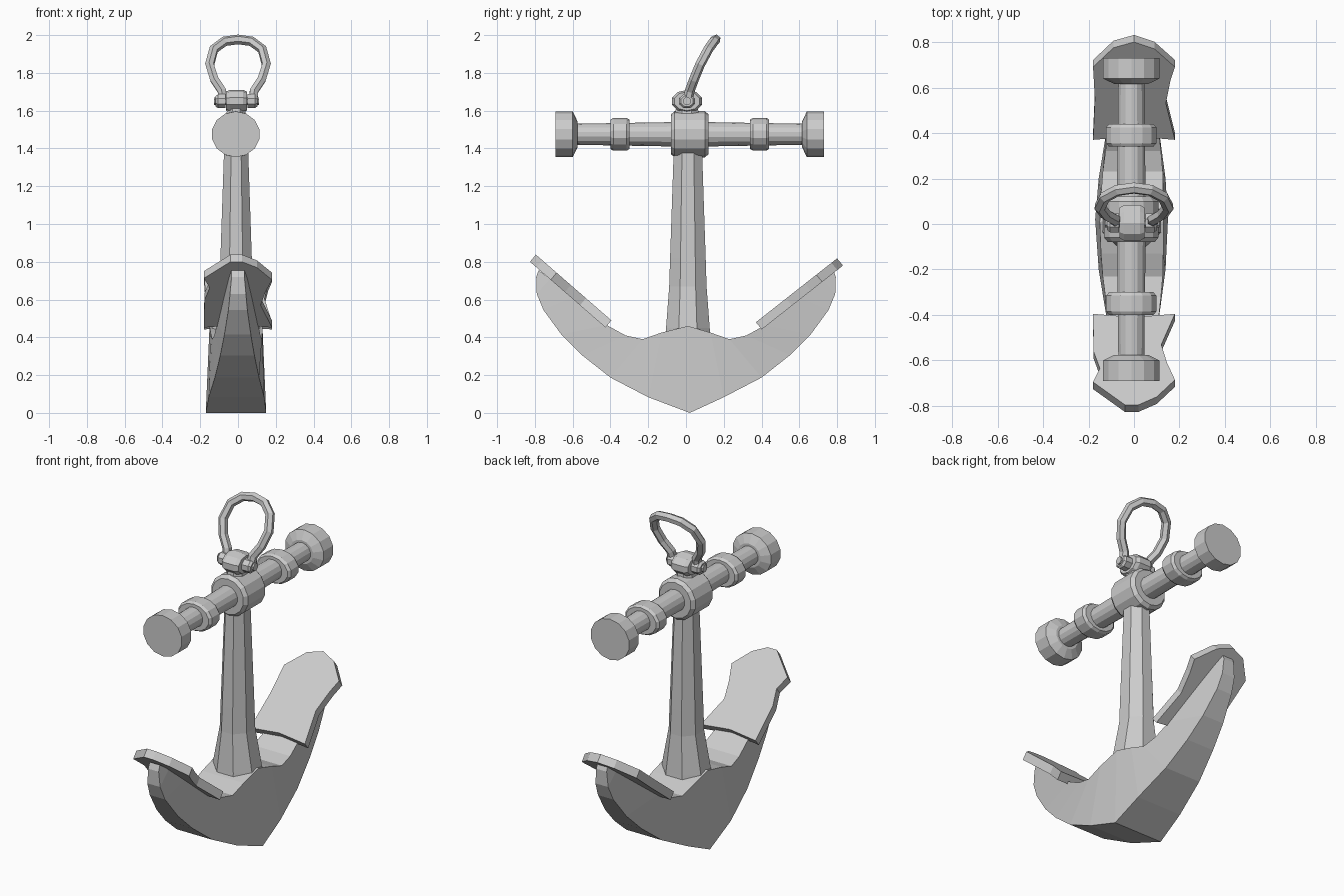
import bpy, bmesh
from math import sin, cos, tau
from mathutils import Vector

if "Cube" in bpy.data.objects:
    bpy.data.objects.remove(bpy.data.objects["Cube"])


def loft(name, rings):
    """Skin a list of equal-length point rings and cap both ends."""
    bm = bmesh.new()
    vs = [[bm.verts.new(p) for p in r] for r in rings]
    n = len(rings[0])
    for a, b in zip(vs, vs[1:]):
        for i in range(n):
            j = (i + 1) % n
            bm.faces.new((a[i], a[j], b[j], b[i]))
    bm.faces.new(vs[0])
    bm.faces.new(vs[-1])
    bmesh.ops.recalc_face_normals(bm, faces=bm.faces)
    me = bpy.data.meshes.new(name)
    bm.to_mesh(me)
    bm.free()
    ob = bpy.data.objects.new(name, me)
    bpy.context.collection.objects.link(ob)
    return ob


def turned(name, axis, centre, stations, n=14):
    """Round part along an axis; stations are (position, radius a, radius b)."""
    rings = []
    for t, ra, rb in stations:
        ring = []
        for i in range(n):
            a = tau * (i + 0.5) / n
            u, v = ra * cos(a), rb * sin(a)
            p = {'X': (t, u, v), 'Y': (u, t, v), 'Z': (u, v, t)}[axis]
            ring.append(Vector(p) + Vector(centre))
        rings.append(ring)
    return loft(name, rings)


# shank with flared foot
turned("shank", 'Z', (-0.01, 0.01, 0), [
    (0.28, 0.155, 0.14), (0.45, 0.138, 0.125), (0.67, 0.095, 0.107),
    (0.82, 0.09, 0.102), (1.42, 0.068, 0.08)], 8)

# stock bar, hub, collars and end knobs
SC = (-0.012, 0.02, 1.475)
turned("stock_bar", 'Y', SC, [(-0.64, 0.058, 0.055), (0, 0.066, 0.066), (0.64, 0.058, 0.055)])
turned("stock_hub", 'Y', SC, [(-0.1, 0.105, 0.105), (-0.08, 0.122, 0.122),
                              (0.08, 0.122, 0.122), (0.1, 0.105, 0.105)])
for s, side in ((-1, "front"), (1, "back")):
    turned("stock_collar_" + side, 'Y', SC, [
        (s * 0.32, 0.1, 0.078), (s * 0.335, 0.113, 0.087),
        (s * 0.405, 0.113, 0.087), (s * 0.42, 0.1, 0.078)])
    turned("stock_knob_" + side, 'Y', SC, [
        (s * 0.595, 0.075, 0.07), (s * 0.62, 0.128, 0.121), (s * 0.71, 0.128, 0.121)])

# lug, pin and shackle eyes
PC = (-0.008, 0.005, 1.65)
turned("shackle_lug", 'X', PC, [(-0.055, 0.07, 0.05), (-0.035, 0.083, 0.06),
                                (0.035, 0.083, 0.06), (0.055, 0.07, 0.05)], 10)
turned("lug_neck", 'Z', (-0.01, 0.005, 0), [(1.56, 0.06, 0.07), (1.64, 0.045, 0.06)], 8)
turned("shackle_pin", 'X', PC, [(-0.12, 0.022, 0.022), (0.12, 0.022, 0.022)], 8)
for s, side in ((-1, "left"), (1, "right")):
    turned("shackle_eye_" + side, 'X', PC, [
        (s * 0.058, 0.045, 0.04), (s * 0.098, 0.045, 0.04), (s * 0.11, 0.034, 0.03)], 8)

# leaning bow of the shackle
half = [(0.08, 0.01, 1.66), (0.085, 0.02, 1.705), (0.125, 0.042, 1.765),
        (0.15, 0.075, 1.845), (0.128, 0.118, 1.925), (0.072, 0.148, 1.967)]
path = half + [(0, 0.158, 1.977)] + [(-x, y, z) for x, y, z in reversed(half)]
cu = bpy.data.curves.new("shackle_bow", 'CURVE')
cu.dimensions = '3D'
cu.bevel_depth = 0.026
cu.bevel_resolution = 1
cu.use_fill_caps = True
sp = cu.splines.new('POLY')
sp.points.add(len(path) - 1)
for p, c in zip(sp.points, path):
    p.co = (*c, 1)
bow = bpy.data.objects.new("shackle_bow", cu)
bpy.context.collection.objects.link(bow)
bpy.context.view_layer.objects.active = bow
bow.select_set(True)
bpy.ops.object.convert(target='MESH')
for f in bow.data.polygons:
    f.use_smooth = False

# curved arms: outer y, z, half width, then inner y, z, half width
arm = [(0.02, 0.0, 0.16, 0.01, 0.46, 0.14), (0.2, 0.083, 0.147, 0.13, 0.425, 0.137),
       (0.4, 0.187, 0.117, 0.23, 0.39, 0.132), (0.55, 0.305, 0.09, 0.32, 0.41, 0.122),
       (0.66, 0.415, 0.07, 0.42, 0.465, 0.11), (0.755, 0.545, 0.05, 0.6, 0.61, 0.075),
       (0.79, 0.63, 0.042, 0.72, 0.71, 0.05), (0.793, 0.72, 0.034, 0.78, 0.755, 0.034)]


def arm_ring(st, s):
    oy, oz, ow, iy, iz, iw = st
    c = -0.011 * max(0, 1 - oy / 0.8)
    return [(c - ow, s * oy, oz), (c + ow, s * oy, oz), (c + iw, s * iy, iz), (c - iw, s * iy, iz)]


rings = [arm_ring(st, -1) for st in reversed(arm[1:])] + [arm_ring(st, 1) for st in arm]
loft("arms", rings)

# flukes: outline in plan (x, distance out), raised onto a slope
outlines = {
    "back": (1, 0.37, 0.48, 0.786,
             [(-0.18, 0.37), (0, 0.385), (0.18, 0.37), (0.14, 0.53), (0.16, 0.63), (0.18, 0.69),
              (0.09, 0.77), (0, 0.8), (-0.09, 0.775), (-0.18, 0.69), (-0.172, 0.55)]),
    "front": (-1, 0.395, 0.49, 0.87,
              [(-0.18, 0.395), (0, 0.41), (0.18, 0.395), (0.12, 0.53), (0.145, 0.61),
               (0.18, 0.685), (0.1, 0.76), (0.02, 0.795), (-0.04, 0.795), (-0.18, 0.695),
               (-0.15, 0.635), (-0.178, 0.56)])}
for side, (s, y0, z0, slope, pts) in outlines.items():
    top = [(x, s * y, z0 + slope * (y - y0)) for x, y in pts]
    low = [(x, y + s * 0.031, z - 0.038) for x, y, z in top]
    loft("fluke_" + side, [top, low])
